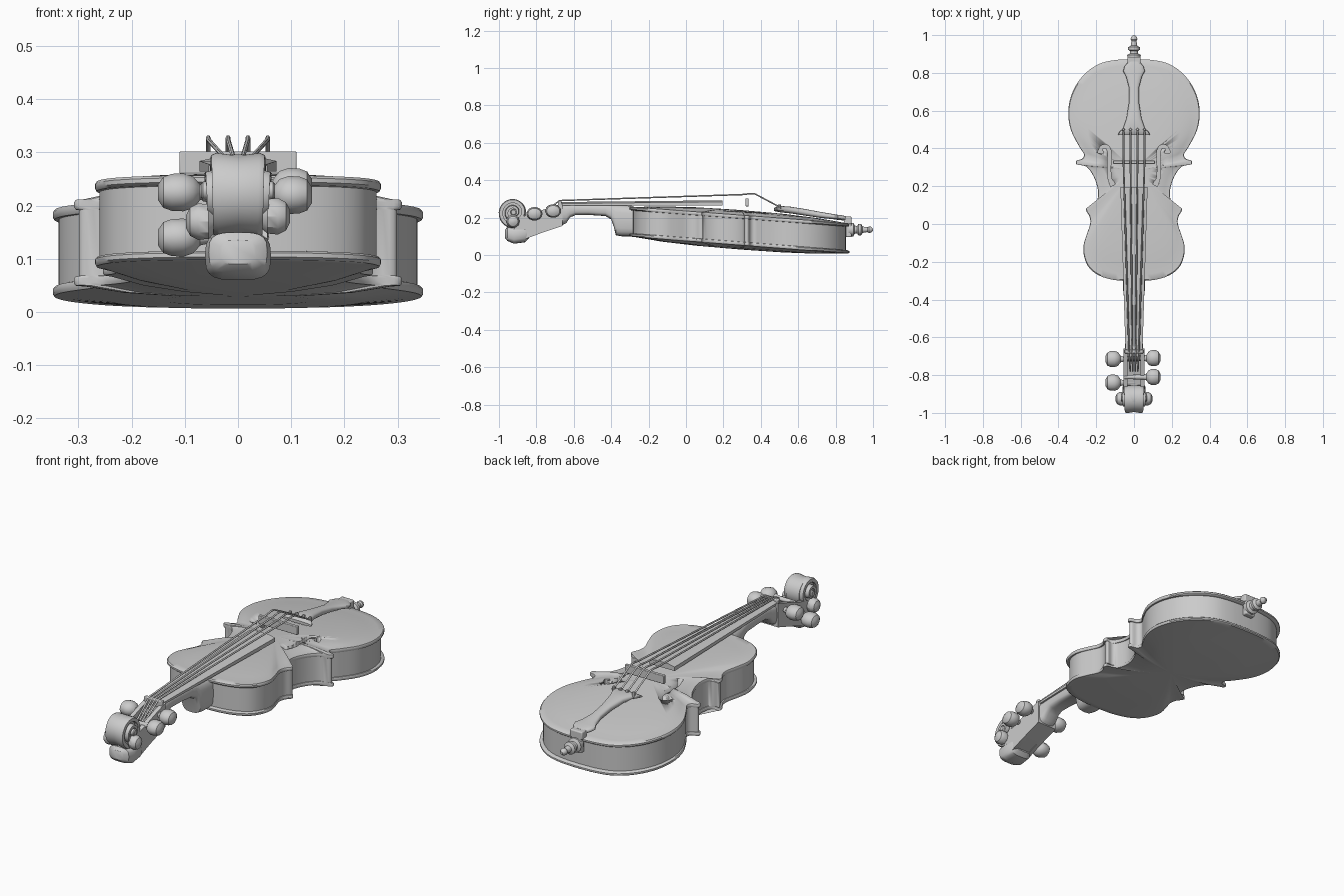
import bpy, bmesh, math
from mathutils import Vector

if "Cube" in bpy.data.objects:
    bpy.data.objects.remove(bpy.data.objects["Cube"])

grey = bpy.data.materials.new("plain grey")
grey.diffuse_color = (0.6, 0.6, 0.6, 1)
grey.use_nodes = True
grey.node_tree.nodes["Principled BSDF"].inputs["Base Color"].default_value = grey.diffuse_color


def loft(name, rings, smooth=35):
    """Skin a list of equal-length point rings and cap both ends."""
    bm = bmesh.new()
    vs = [[bm.verts.new(p) for p in r] for r in rings]
    n = len(vs[0])
    for a, b in zip(vs, vs[1:]):
        for i in range(n):
            bm.faces.new((a[i], a[(i + 1) % n], b[(i + 1) % n], b[i]))
    bm.faces.new(vs[0])
    bm.faces.new(vs[-1])
    bmesh.ops.recalc_face_normals(bm, faces=bm.faces[:])
    me = bpy.data.meshes.new(name)
    bm.to_mesh(me)
    bm.free()
    me.shade_smooth()
    me.set_sharp_from_angle(angle=math.radians(smooth))
    me.materials.append(grey)
    ob = bpy.data.objects.new(name, me)
    bpy.context.collection.objects.link(ob)
    return ob


def box(name, x0, x1, y0, y1, z0, z1, bevel=0.0):
    ob = loft(name, [[(x0, y0, z), (x1, y0, z), (x1, y1, z), (x0, y1, z)] for z in (z0, z1)])
    if bevel:
        m = ob.modifiers.new("bevel", 'BEVEL')
        m.width, m.segments = bevel, 3
    return ob


def lathe(name, base, axis, profile, n=16, flat=1.0):
    """Turned part: profile holds (distance along axis, radius)."""
    q = Vector(axis).to_track_quat('Z', 'Y')
    rings = []
    for d, r in profile:
        rings.append([Vector(base) + q @ Vector((r * math.cos(a), flat * r * math.sin(a), d))
                      for a in (2 * math.pi * i / n for i in range(n))])
    return loft(name, rings)


def slices(name, rows, power=0.6):
    """Rounded bar along y: rows of (y, half width, bottom z, top z)."""
    rings = []
    for y, w, z0, z1 in rows:
        ring = []
        for i in range(20):
            c, s = math.cos(i * math.pi / 10), math.sin(i * math.pi / 10)
            ring.append((w * math.copysign(abs(c) ** power, c), y,
                         (z0 + z1) / 2 + (z1 - z0) / 2 * math.copysign(abs(s) ** power, s)))
        rings.append(ring)
    return loft(name, rings)


def spline(pts, steps):
    out = []
    for i in range(len(pts) - 1):
        p = [Vector(pts[max(0, min(len(pts) - 1, i + k))]) for k in (-1, 0, 1, 2)]
        for j in range(steps):
            t = j / steps
            out.append(0.5 * (2 * p[1] + (p[2] - p[0]) * t + (2 * p[0] - 5 * p[1] + 4 * p[2] - p[3]) * t * t
                              + (3 * p[1] - p[0] - 3 * p[2] + p[3]) * t ** 3))
    return out + [Vector(pts[-1])]


# body outline, one half, then mirrored
half = [(0, .873), (.1, .868), (.19, .845), (.27, .785), (.325, .70), (.348, .60), (.335, .50), (.29, .41),
        (.265, .37), (.275, .345), (.305, .335), (.302, .315), (.255, .305), (.218, .26), (.195, .20),
        (.19, .15), (.203, .10), (.222, .083), (.25, .085), (.252, .068), (.236, .04), (.232, 0),
        (.252, -.06), (.268, -.12), (.262, -.18), (.235, -.235), (.18, -.275), (.1, -.297), (0, -.303)]
side = spline(half, 4)
outline = [(p.x, p.y) for p in side] + [(-p.x, p.y) for p in side[-2:0:-1]]
CY = 0.285


def top_z(y):
    return .236 - .075 * y


def back_z(y):
    return .074 - .078 * y


# body: arched back, overhanging edges, ribs and arched top
levels = [(.05, back_z, -.022), (.4, back_z, -.02), (.7, back_z, -.013), (.94, back_z, 0), (.99, back_z, .001),
          (1, back_z, .006), (1, back_z, .014), (.99, back_z, .018), (.97, back_z, .019),
          (.97, top_z, -.02), (.99, top_z, -.019), (1, top_z, -.014), (1, top_z, -.006), (.99, top_z, -.001),
          (.94, top_z, 0), (.85, top_z, .006), (.7, top_z, .014), (.4, top_z, .023), (.05, top_z, .026)]
rings = []
for s, plane, dz in levels:
    ring = []
    for x, y in outline:
        yy = CY + (y - CY) * s
        ring.append((x * s, yy, max(0.0, plane(yy) + dz)))
    rings.append(ring)
body = loft("body", rings, 40)

# sound holes cut into the top
for sx in (-1, 1):
    path = spline([(.178, .375), (.172, .405), (.145, .41), (.13, .38), (.132, .32), (.13, .25), (.112, .205)], 5)
    cut = []
    for i, p in enumerate(path):
        d = (path[min(i + 1, len(path) - 1)] - path[max(i - 1, 0)]).normalized()
        o = Vector((-d.y, d.x)) * (.013 if i in (0, 1, 2) or i > len(path) - 4 else .009)
        a, b = p + o, p - o
        cut.append([(sx * a.x, a.y, .185), (sx * b.x, b.y, .185), (sx * b.x, b.y, .3), (sx * a.x, a.y, .3)])
    cutter = loft("sound_hole_cutter", cut)
    cutter.hide_render = True
    cutter.hide_viewport = True
    m = body.modifiers.new("sound hole", 'BOOLEAN')
    m.operation, m.object = 'DIFFERENCE', cutter

# neck with heel
slices("neck", [(-.28, .06, .10, .262), (-.345, .058, .10, .268), (-.375, .055, .105, .27), (-.386, .052, .15, .27),
                (-.40, .05, .19, .27), (-.43, .048, .208, .272), (-.52, .046, .214, .272), (-.59, .044, .214, .272),
                (-.62, .045, .20, .272), (-.64, .047, .17, .272), (-.67, .05, .155, .272)])

# fingerboard and nut
loft("fingerboard", [[(-w, y, z0), (w, y, z0), (w, y, z1 - .008), (w * .5, y, z1), (-w * .5, y, z1), (-w, y, z1 - .008)]
                     for y, w, z0, z1 in ((-.67, .045, .264, .283), (.195, .072, .264, .292))])
box("nut", -.05, .05, -.685, -.665, .255, .29, .004)

# pegbox: two cheeks and a floor
cheek = [(-.66, .275), (-.74, .25), (-.84, .215), (-.90, .20), (-.93, .10), (-.86, .085), (-.78, .115), (-.66, .155)]
for sx in (-1, 1):
    loft("pegbox_cheek", [[(sx * x, y, z) for y, z in cheek] for x in (.034, .055)])
loft("pegbox_floor", [[(x, -.66, .155), (x, -.78, .115), (x, -.88, .085), (x, -.88, .14), (x, -.78, .165), (x, -.66, .20)]
                      for x in (-.04, .04)])
slices("pegbox_end", [(-.84, .05, .09, .14), (-.86, .06, .068, .15), (-.92, .062, .06, .15), (-.955, .055, .075, .15),
                      (-.968, .035, .09, .135)])

# scroll: spiral ribbon wound around a core
SY, SZ = -.922, .228
rings = []
N = 80
for i in range(N + 1):
    t = i / N
    a = math.radians(-40 - 800 * t)
    r = .068 * (1 - t) + .012
    w = .044 + .024 * t
    h = .012 - .005 * t
    rings.append([(x, SY + q * math.cos(a), SZ + q * math.sin(a))
                  for x, q in ((-w, r - h), (w, r - h), (w, r + h * .6), (w * .8, r + h), (0, r + h * .5),
                               (-w * .8, r + h), (-w, r + h * .6))])
loft("scroll", rings)
lathe("scroll_core", (-.036, SY, SZ), (1, 0, 0), [(0, .068), (.072, .068)], 24)
lathe("scroll_eye", (-.07, SY, SZ), (1, 0, 0), [(0, .012), (.004, .017), (.136, .017), (.14, .012)])

# tuning pegs: shaft, collar and rounded head
peg = [(-.05, .011), (.05, .013), (.066, .018), (.07, .024), (.078, .036), (.095, .043),
       (.115, .042), (.13, .035), (.139, .018)]
for sx, y, z, k in ((1, -.71, .235, 1.0), (1, -.81, .22, 1.0), (-1, -.715, .225, 1.08), (-1, -.84, .14, 1.08)):
    lathe("tuning_peg", (0, y, z), (sx, 0, 0), [(d * k, r) for d, r in peg], 14, .85)
for sx, z in ((1, .18), (-1, .17)):
    lathe("scroll_knob", (sx * .04, -.925, z), (sx, 0, 0),
          [(0, .02), (.015, .034), (.035, .036), (.05, .028), (.058, .012)], 10)

# bridge
box("bridge", -.11, .11, .318, .335, .26, .302, .003)

# tailpiece, its gut and the end block
slices("tailpiece", [(.47, .085, .235, .25), (.485, .08, .232, .258), (.505, .058, .228, .262), (.56, .04, .222, .258),
                     (.64, .027, .21, .245), (.72, .026, .198, .23), (.78, .042, .192, .22), (.81, .058, .188, .215),
                     (.835, .05, .185, .212), (.86, .03, .182, .206)], .75)
box("tail_saddle", -.035, .035, .845, .885, .165, .205, .006)
box("end_block", -.028, .028, .855, .885, .095, .19, .006)
lathe("end_pin", (0, .87, .135), (0, 1, 0),
      [(0, .034), (.025, .036), (.032, .022), (.045, .02), (.052, .031), (.066, .031), (.074, .017),
       (.10, .013), (.108, .018), (.118, .016), (.13, .006)])

# strings with little tuner posts at the tailpiece
for i in range(4):
    u = (i - 1.5) / 1.5
    pts = [(.02 * u, -.78, .215), (.026 * u, -.675, .291), (.055 * u, .30, .323), (.056 * u, .345, .328),
           (.056 * u, .37, .326), (.056 * u, .49, .262)]
    cu = bpy.data.curves.new("string", 'CURVE')
    cu.dimensions = '3D'
    cu.bevel_depth, cu.bevel_resolution, cu.use_fill_caps = .0045, 1, True
    sp = cu.splines.new('POLY')
    sp.points.add(len(pts) - 1)
    for p, c in zip(sp.points, pts):
        p.co = (*c, 1)
    cu.materials.append(grey)
    bpy.context.collection.objects.link(bpy.data.objects.new("string", cu))
    lathe("string_tuner", (.056 * u, .50, .245), (0, 0, 1), [(0, .008), (.022, .008), (.026, .005)], 8)
